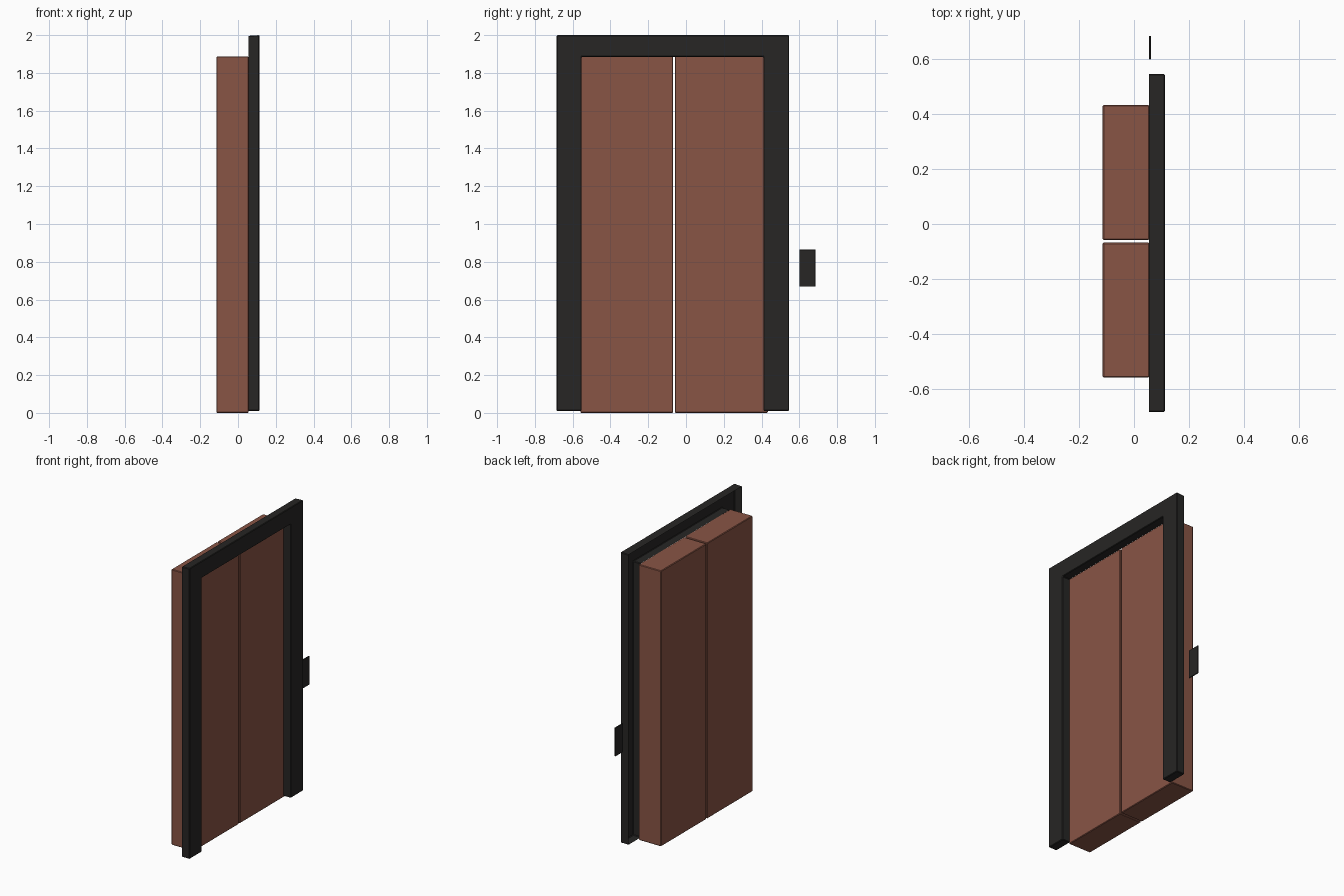
import bpy, bmesh

if "Cube" in bpy.data.objects:
    bpy.data.objects.remove(bpy.data.objects["Cube"])

def material(name, rgb):
    m = bpy.data.materials.new(name)
    m.diffuse_color = (*rgb, 1)
    m.use_nodes = True
    m.node_tree.nodes["Principled BSDF"].inputs["Base Color"].default_value = m.diffuse_color
    return m

brown = material("brown_panel", (0.25, 0.09, 0.06))
black = material("dark_metal", (0.02, 0.019, 0.018))

def finish(name, bm, mat, bevel):
    bmesh.ops.recalc_face_normals(bm, faces=bm.faces)
    me = bpy.data.meshes.new(name)
    bm.to_mesh(me)
    bm.free()
    ob = bpy.data.objects.new(name, me)
    bpy.context.collection.objects.link(ob)
    me.materials.append(mat)
    b = ob.modifiers.new("soft_edges", 'BEVEL')
    b.width, b.segments, b.limit_method = bevel, 1, 'ANGLE'
    return ob

def box(name, x, y, z, mat, bevel):
    bm = bmesh.new()
    bmesh.ops.create_cube(bm, size=1)
    for v in bm.verts:
        v.co = [r[0] if c < 0 else r[1] for c, r in zip(v.co, (x, y, z))]
    return finish(name, bm, mat, bevel)

# Two door leaves with a narrow gap
box("door_near", (-0.114, 0.056), (-0.559, -0.068), (0, 1.887), brown, 0.004)
box("door_far", (-0.114, 0.056), (-0.059, 0.433), (0, 1.887), brown, 0.004)

# Call button plate beside the doorway
box("call_plate", (0.054, 0.062), (0.60, 0.685), (0.668, 0.865), black, 0.002)

# Door surround: U-shaped shell, open at the back
outline = [(-0.685, 0.01), (-0.685, 2.0), (0.546, 2.0), (0.546, 0.01),
           (0.41, 0.01), (0.41, 1.885), (-0.553, 1.885), (-0.553, 0.01)]
bm = bmesh.new()
front = [bm.verts.new((0.113, y, z)) for y, z in outline]
back = [bm.verts.new((0.055, y, z - 0.004 if z == 2.0 else z)) for y, z in outline]
n = len(outline)
# left leg, top rail and right leg front faces, mitred at the corners
for q in ((0, 1, 6, 7), (1, 2, 5, 6), (2, 3, 4, 5)):
    bm.faces.new([front[i] for i in q])
for i in range(n):
    j = (i + 1) % n
    bm.faces.new((front[i], front[j], back[j], back[i]))
finish("door_surround", bm, black, 0.004)
